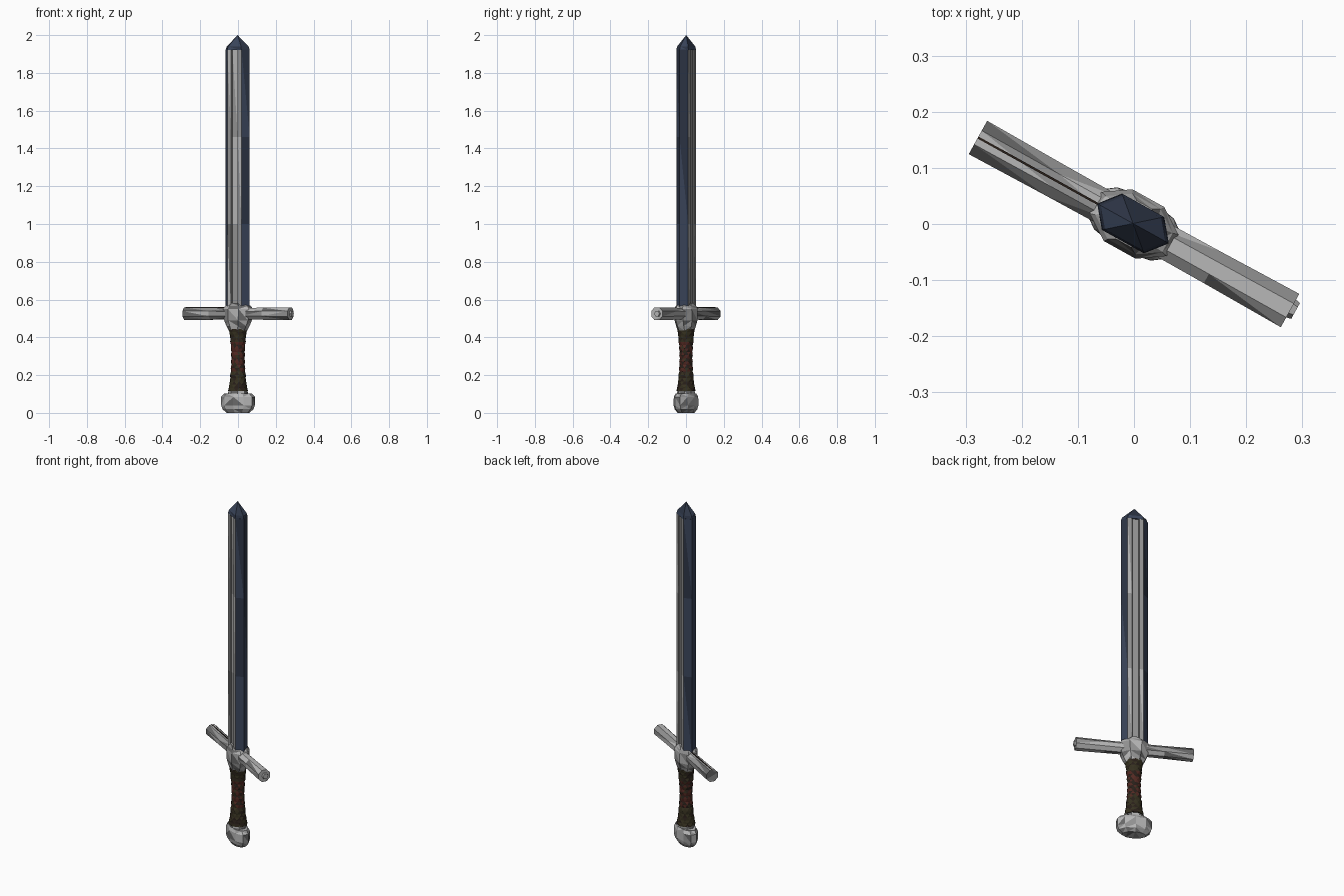
import bpy, bmesh, math, random
from mathutils import Matrix

cube = bpy.data.objects.get("Cube")
if cube:
    bpy.data.objects.remove(cube)

TURN = Matrix.Rotation(math.radians(-29), 4, 'Z')
ALONG_X = Matrix.Rotation(math.radians(90), 4, 'Y')
rng = random.Random(4)


def material(name, r, g, b):
    m = bpy.data.materials.new(name)
    m.use_nodes = True
    m.diffuse_color = (r, g, b, 1)
    m.node_tree.nodes["Principled BSDF"].inputs["Base Color"].default_value = (r, g, b, 1)
    return m


light = material("light_steel", 0.47, 0.47, 0.47)
mid = material("mid_steel", 0.29, 0.29, 0.29)
dark = material("dark_steel", 0.14, 0.14, 0.14)
blue = material("blue_steel", 0.043, 0.06, 0.105)
navy = material("deep_blue_steel", 0.026, 0.035, 0.06)
olive = material("olive_leather", 0.036, 0.03, 0.014)
red = material("red_leather", 0.085, 0.022, 0.016)
brown = material("dark_leather", 0.022, 0.014, 0.01)


def oval(n, a, b, phase=0.5):
    """Cross-section with n sides and half widths a, b."""
    steps = [2 * math.pi * (i + phase) / n for i in range(n)]
    return [(a * math.cos(t), b * math.sin(t)) for t in steps]


def loft(name, sections, mats, pick=None, place=Matrix(), split=False):
    """Skin a list of (height, outline) sections and colour faces by a rule."""
    bm = bmesh.new()
    rings = [[bm.verts.new((x, y, z)) for x, y in pts] for z, pts in sections]
    for lo, hi in zip(rings, rings[1:]):
        n = len(lo)
        for i in range(n):
            j = (i + 1) % n
            bm.faces.new((lo[i], lo[j], hi[j], hi[i]))
    bm.faces.new(rings[0][::-1])
    bm.faces.new(rings[-1])
    bmesh.ops.remove_doubles(bm, verts=bm.verts, dist=0.0002)
    bmesh.ops.recalc_face_normals(bm, faces=bm.faces)
    if split:
        bmesh.ops.triangulate(bm, faces=bm.faces)
    bm.normal_update()
    if pick:
        for f in bm.faces:
            f.material_index = pick(f)
    bm.transform(TURN @ place)
    mesh = bpy.data.meshes.new(name)
    bm.to_mesh(mesh)
    bm.free()
    for m in mats:
        mesh.materials.append(m)
    ob = bpy.data.objects.new(name, mesh)
    bpy.context.collection.objects.link(ob)


def mottled(f):
    """Worn metal: light and mid facets with some dark ones."""
    return rng.choices((0, 1, 2), (5, 4, 2))[0]


STEEL = (light, mid, dark)
BLADE_SHIFT = Matrix.Translation((-0.002, 0, 0))

# Blade: six-sided bar with a shallow fuller on both faces
half = [(0.073, 0), (0.043, 0.036), (0.02, 0.036), (0.016, 0.029),
        (-0.016, 0.029), (-0.02, 0.036), (-0.043, 0.036)]
section = half + [(-x, -y) for x, y in half]


def blade_colour(f):
    """Blue edges, dark fuller walls, worn steel between them."""
    across = abs(f.calc_center_median().x)
    if abs(f.normal.y) < 0.88 and across > 0.04:
        return rng.choice((3, 4))
    if abs(f.normal.y) < 0.88:
        return 2
    if across < 0.016:
        return rng.choice((0, 1))
    return rng.choices((0, 1, 2), (2, 5, 1))[0]


loft("blade", [(z, section) for z in (0.53, 1.0, 1.46, 1.925)],
     (light, mid, dark, blue, navy), blade_colour, BLADE_SHIFT, split=True)

# Tip: blunt six-sided point
hexa = [(0.073, 0), (0.043, 0.037), (-0.043, 0.037)]
hexa += [(-x, -y) for x, y in hexa]


def scaled(k):
    return [(x * k, y * k) for x, y in hexa]


loft("blade_tip", [(1.92, hexa), (1.94, scaled(0.9)), (2.0, scaled(0.001))], (blue, navy),
     lambda f: rng.choice((0, 1)), BLADE_SHIFT, split=True)

# Crossguard: two eight-sided arms split into long facets
for side, label in ((1, "left"), (-1, "right")):
    arm = [(side * u, oval(8, r * 1.08, r * 1.08))
           for u, r in ((0.03, 0.031), (0.16, 0.032), (0.318, 0.034))]
    loft(label + "_guard_arm", arm, STEEL, mottled,
         Matrix.Translation((0, 0, 0.525)) @ ALONG_X, split=True)

# Small stud on one guard end and a thin seam along the other arm
loft("guard_stud", [(0.31, oval(6, 0.02, 0.02)), (0.327, oval(6, 0.016, 0.016))],
     STEEL, None, Matrix.Translation((0, 0.004, 0.525)) @ ALONG_X)
seam = [(-0.318, -0.002), (-0.06, -0.002), (-0.06, 0.002), (-0.318, 0.002)]
loft("guard_seam", [(0.555, seam), (0.561, seam)], (brown,))

# Guard block: faceted collar that rises to the blade and tapers to the grip
block = [(0.435, 0.05, 0.043), (0.46, 0.064, 0.05), (0.49, 0.078, 0.057),
         (0.55, 0.085, 0.057), (0.565, 0.074, 0.05), (0.582, 0.04, 0.042)]
loft("guard_block", [(z, oval(8, a, b)) for z, a, b in block], STEEL, mottled, split=True)


# Grip: waisted handle, red wrap in the middle and olive ends
def grip_radius(z):
    return 0.035 + 0.016 * abs((z - 0.29) / 0.16) ** 2


def grip_colour(f):
    z = f.calc_center_median().z
    if 0.22 < z < 0.38:
        return rng.choices((0, 1, 2), (1, 6, 3))[0]
    return rng.choices((0, 2), (3, 1))[0]


grip = []
for i in range(20):
    z = 0.115 + i * 0.33 / 19
    r = grip_radius(z)
    if 0.2 < z < 0.4:
        r += 0.003 * (i % 2)
    grip.append((z, oval(10, r, r * 0.93, 0.5 * (i % 2))))
loft("grip", grip, (olive, red, brown), grip_colour, split=True)

# Pommel: wide faceted cap below a short collar
pommel = [(0.0, 0.066, 0.036), (0.02, 0.09, 0.049), (0.04, 0.098, 0.053),
          (0.085, 0.098, 0.052), (0.102, 0.08, 0.045)]
loft("pommel", [(z, oval(10, a, b)) for z, a, b in pommel], STEEL, mottled, split=True)
collar = [(0.09, 0.056, 0.046), (0.115, 0.053, 0.045), (0.134, 0.047, 0.041)]
loft("pommel_collar", [(z, oval(8, a, b)) for z, a, b in collar], STEEL, mottled, split=True)
